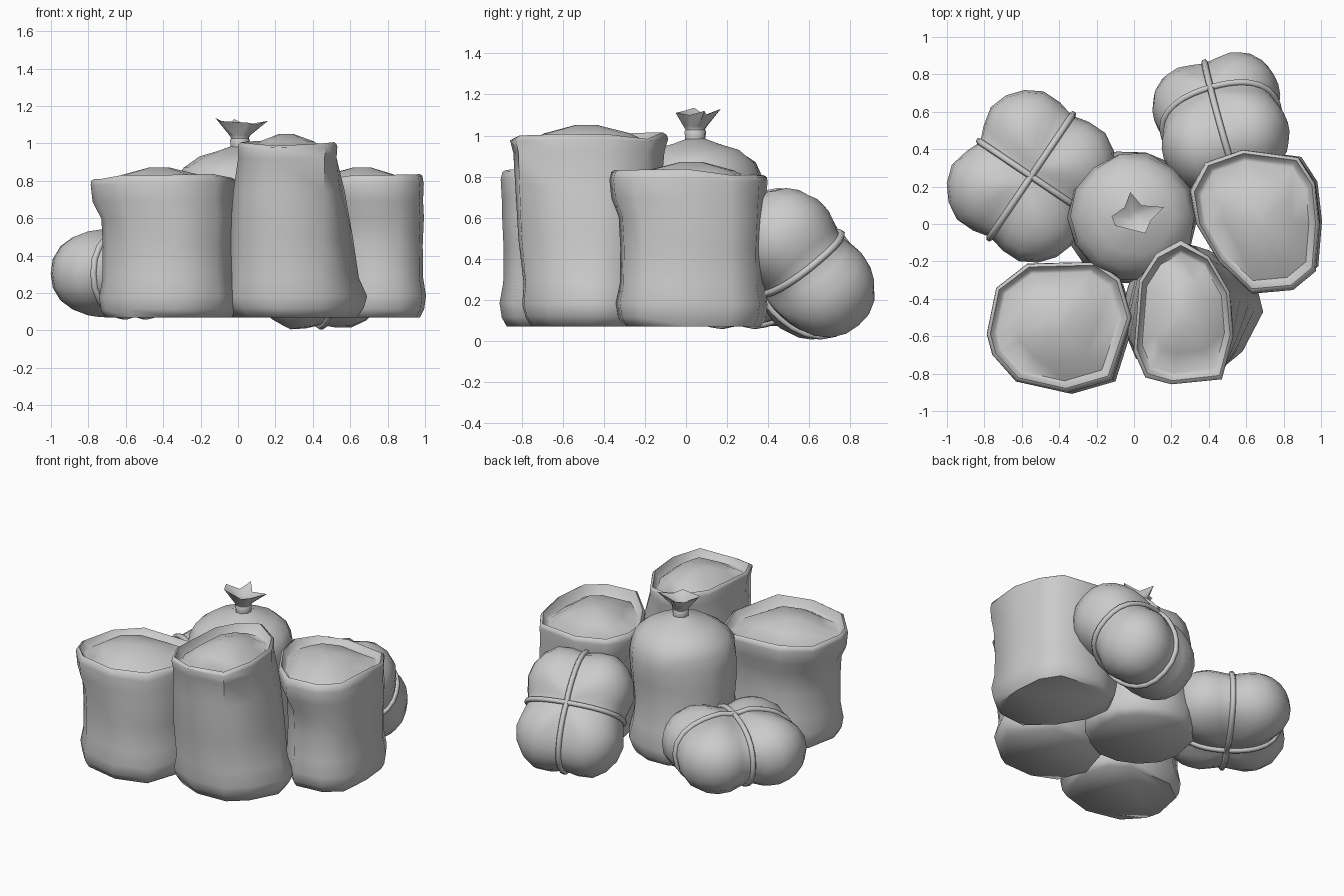
import bpy, bmesh, math, random
from mathutils import Vector, Matrix

if "Cube" in bpy.data.objects:
    bpy.data.objects.remove(bpy.data.objects["Cube"])

random.seed(4)


def finish(name, bm, angle=62):
    bmesh.ops.recalc_face_normals(bm, faces=bm.faces)
    me = bpy.data.meshes.new(name)
    bm.to_mesh(me)
    bm.free()
    ob = bpy.data.objects.new(name, me)
    bpy.context.collection.objects.link(ob)
    bpy.ops.object.select_all(action='DESELECT')
    ob.select_set(True)
    bpy.context.view_layer.objects.active = ob
    bpy.ops.object.shade_smooth_by_angle(angle=math.radians(angle))
    return ob


def loft(name, rings):
    """Skin a stack of rings with equal point counts and cap both ends."""
    bm = bmesh.new()
    vs = [[bm.verts.new(p) for p in r] for r in rings]
    n = len(rings[0])
    for a, b in zip(vs, vs[1:]):
        for i in range(n):
            j = (i + 1) % n
            bm.faces.new((a[i], a[j], b[j], b[i]))
    bm.faces.new(vs[0])
    bm.faces.new(vs[-1])
    return finish(name, bm)


def open_sack(name, top, base, body, rim_z):
    """body: (z, scale, mix from base outline to top outline)."""
    n = len(top)
    wob = [random.uniform(-0.02, 0.02) for _ in top]
    levels = [(z, s, m, 0.3 if z > 0.1 else 0) for z, s, m in body]
    # rolled rim, then the domed contents inside
    levels += [(rim_z, 0.985, 1, 1), (rim_z + 0.01, 0.94, 1, 1),
               (rim_z - 0.03, 0.88, 1, 0.5), (rim_z - 0.04, 0.83, 1, 0),
               (rim_z + 0.02, 0.55, 1, 0), (rim_z + 0.06, 0.15, 1, 0)]
    rings = []
    for z, s, m, w in levels:
        pts = [Vector(b).lerp(Vector(t), m) for b, t in zip(base, top)]
        c = sum(pts, Vector((0, 0))) / n
        ring = []
        for p, k in zip(pts, wob):
            q = c + (p - c) * (s + 0.6 * k * (w == 0.3))
            ring.append((q.x, q.y, z + k * w))
        rings.append(ring)
    return loft(name, rings)


def shifted(outline, dx, dy):
    return [(x + dx, y + dy) for x, y in outline]


# short wide sacks
short_body = [(0.07, 0.87, 0), (0.11, 0.93, 0), (0.18, 0.96, 0), (0.28, 0.91, 0),
              (0.45, 0.905, 0), (0.6, 0.925, 0), (0.69, 0.98, .9), (0.78, 1.0, 1)]
left = [(-.79, -.59), (-.74, -.34), (-.57, -.21), (-.2, -.2), (-.07, -.29), (-.01, -.5),
        (-.12, -.83), (-.36, -.9), (-.63, -.84), (-.76, -.7)]
right = [(.3, .18), (.38, .33), (.58, .4), (.88, .36), (.97, .22), (.99, 0), (.97, -.25),
         (.85, -.35), (.63, -.37), (.45, -.2), (.33, 0)]
open_sack("left_open_sack", left, shifted(left, .03, -.02), short_body, 0.81)
open_sack("right_open_sack", right, shifted(right, .025, .015), short_body, 0.81)

# tall sack with a narrower mouth
tall_top = [(.0, -.68), (.03, -.3), (.12, -.16), (.25, -.09), (.4, -.17), (.51, -.36),
            (.53, -.6), (.47, -.83), (.2, -.86), (.06, -.82)]
tall_base = [(-.08, -.5), (-.01, -.27), (.2, -.14), (.5, -.17), (.66, -.33), (.69, -.47),
             (.58, -.68), (.45, -.79), (.2, -.8), (.01, -.72)]
open_sack("tall_open_sack", tall_top, tall_base,
          [(0.07, 0.86, 0), (0.12, 0.95, 0), (0.18, 1.0, 0), (0.28, 0.95, 0.15),
           (0.5, 0.985, 0.4), (0.75, 0.985, 0.65), (0.92, 0.97, 0.92), (0.98, 1.0, 1)], 0.99)

# closed sack in the middle
N = 14
profile = [(.07, .31), (.11, .35), (.18, .36), (.3, .335), (.45, .33), (.6, .34), (.72, .34),
           (.8, .33), (.87, .295), (.93, .21), (.96, .11), (.985, .045)]
rings = []
for z, r in profile:
    t = max(0, (z - 0.6) / 0.4)
    ring = []
    for i in range(N):
        a = 2 * math.pi * i / N
        k = r * (1 + random.uniform(-.03, .03))
        ring.append((-.015 + .025 * t + k * math.cos(a), .035 + .015 * t + k * math.sin(a), z))
    rings.append(ring)
loft("tied_sack", rings)

# gathered, flared mouth above the tie
flare = [(.16, .09), (.04, .10), (-.02, .17), (-.05, .09), (-.12, .04), (-.10, -.01),
         (.06, -.05), (.09, .02)]
flare_z = [1.12, 1.10, 1.13, 1.10, 1.135, 1.12, 1.11, 1.10]


def circle(z, r):
    return [(.01 + r * math.cos(math.pi * i / 4 + .3), .045 + r * math.sin(math.pi * i / 4 + .3), z)
            for i in range(8)]


loft("sack_mouth", [circle(.95, .055), circle(.97, .052), circle(1.03, .05), circle(1.045, .06),
                    [(x, y, z) for (x, y), z in zip(flare, flare_z)], circle(1.07, .03)])
loft("neck_tie", [circle(.96, .045), circle(.97, .05), circle(1.02, .055), circle(1.035, .045)])


def bundle(name, loc, axes, size, pinch):
    """Stuffed cloth bundle pinched by two crossing ropes (planes x=0, y=0)."""
    M = Matrix.Translation(loc) @ Matrix(axes).transposed().to_4x4()

    def surface(d):
        d = d.normalized()
        e = 2.35
        r = sum(abs(d[i] / size[i]) ** e for i in range(3)) ** (-1 / e)
        p = d * r
        k = max(pinch[0] * math.exp(-(p.x / 0.13) ** 2), pinch[1] * math.exp(-(p.y / 0.13) ** 2))
        return p * (1 - k)

    bm = bmesh.new()
    bmesh.ops.create_uvsphere(bm, u_segments=28, v_segments=18, radius=1)
    for v in bm.verts:
        v.co = M @ surface(v.co)
    finish(name, bm, 80)

    # ropes follow the pinched surface
    for axis in (0, 1):
        pts = []
        for i in range(32):
            a = 2 * math.pi * i / 32
            d = [0, 0, math.sin(a)]
            d[1 - axis] = math.cos(a)
            p = surface(Vector(d))
            pts.append(M @ (p + p.normalized() * 0.008))
        cu = bpy.data.curves.new(name + "_rope", 'CURVE')
        cu.dimensions = '3D'
        cu.bevel_depth = 0.018
        cu.bevel_resolution = 1
        sp = cu.splines.new('POLY')
        sp.points.add(len(pts) - 1)
        for q, p in zip(sp.points, pts):
            q.co = (*p, 1)
        sp.use_cyclic_u = True
        bpy.context.collection.objects.link(bpy.data.objects.new(name + "_rope", cu))


# bundle lying flat at the back left
u = Vector((.56, .83, 0)).normalized()
up = Vector((0, 0, 1))
bundle("left_bundle", (-.55, .255, .305), [u, up.cross(u), up], (.455, .42, .265), (.22, .14))

# bundle leaning at the back right
L = Vector((-.15, .6, -.77)).normalized()
S = Vector((.95, .3, 0))
S = (S - L * S.dot(L)).normalized()
bundle("right_bundle", (.465, .55, .375), [L, S, L.cross(S)], (.44, .375, .285), (.18, .14))
